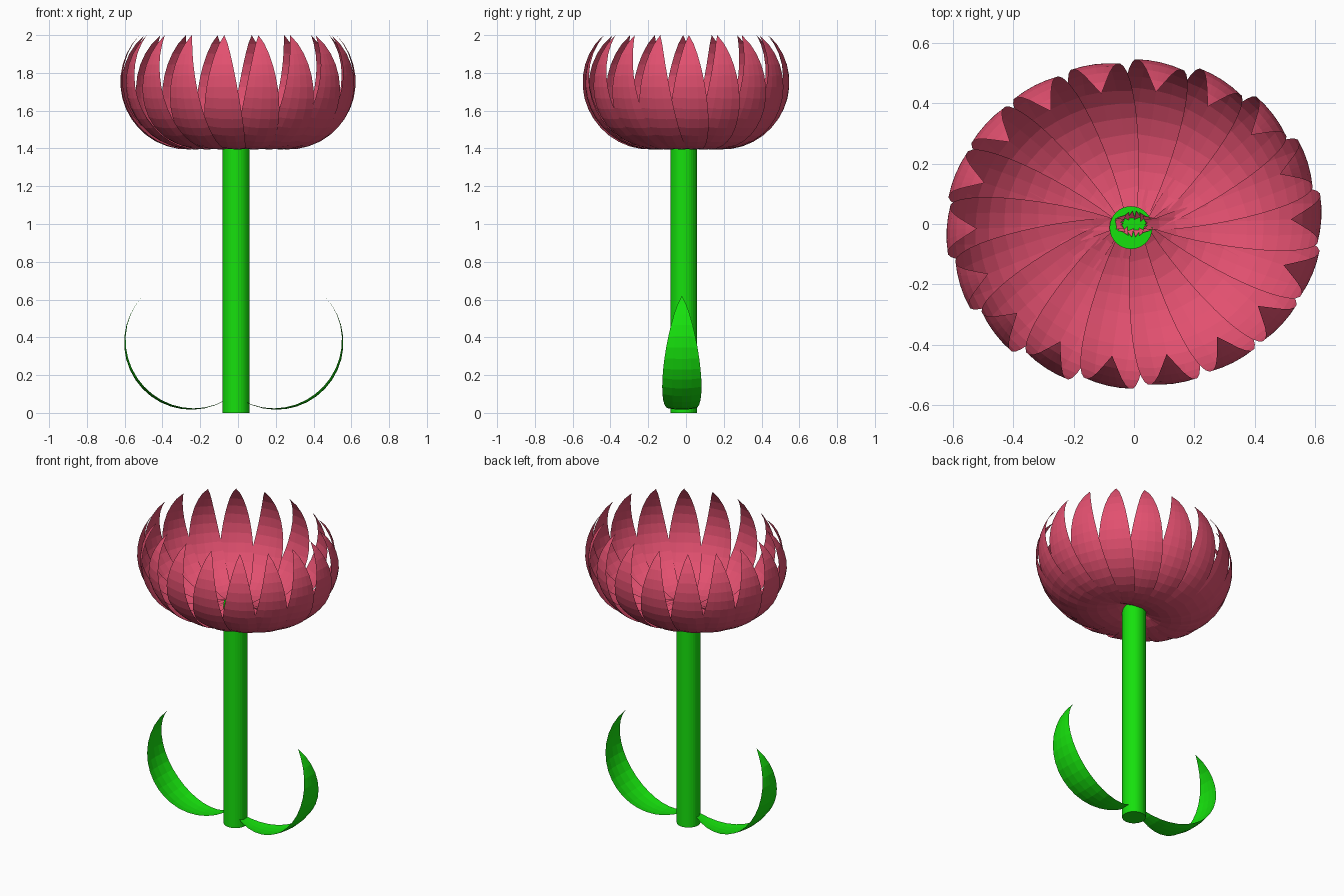
import bpy, bmesh
from math import sin, cos, pi, radians

if "Cube" in bpy.data.objects:
    bpy.data.objects.remove(bpy.data.objects["Cube"])


def material(name, rgb):
    m = bpy.data.materials.new(name)
    m.diffuse_color = (*rgb, 1)
    m.use_nodes = True
    m.node_tree.nodes["Principled BSDF"].inputs["Base Color"].default_value = m.diffuse_color
    return m


green = material("leaf_green", (0.008, 0.75, 0.004))
pink = material("petal_pink", (0.76, 0.08, 0.16))

R = 0.355           # bend radius of every blade
HALF_WIDTH = 0.104
CUP = 0.014         # how far the long edges curl inward
ROWS, COLS = 18, 4


def blade(name, mat, centre, angle, roll=0.0):
    """Pointed, slightly cupped blade rolled in an arc about 'centre', facing 'angle'."""
    bm = bmesh.new()
    c, s = cos(angle), sin(angle)
    rows = []
    for i in range(ROWS + 1):
        t = i / ROWS
        a = radians(-131 + 175.5 * t)
        shape = max(sin(pi * t), 0.0) ** 0.85
        n = 1 if i in (0, ROWS) else COLS + 1
        row = []
        for j in range(n):
            u = 0 if n == 1 else (2 * j / COLS - 1) * shape
            r = R - CUP * u * u + roll * u
            side = HALF_WIDTH * u
            out, up = r * cos(a), r * sin(a)
            row.append(bm.verts.new((centre[0] + out * c - side * s,
                                     centre[1] + out * s + side * c,
                                     centre[2] + up)))
        rows.append(row)
    for lo, hi in zip(rows, rows[1:]):
        for j in range(COLS):
            if len(lo) == 1:
                bm.faces.new((lo[0], hi[j + 1], hi[j]))
            elif len(hi) == 1:
                bm.faces.new((lo[j], lo[j + 1], hi[0]))
            else:
                bm.faces.new((lo[j], lo[j + 1], hi[j + 1], hi[j]))
    me = bpy.data.meshes.new(name)
    bm.to_mesh(me)
    bm.free()
    me.materials.append(mat)
    ob = bpy.data.objects.new(name, me)
    bpy.context.collection.objects.link(ob)
    return ob


# Stem
bpy.ops.mesh.primitive_cylinder_add(vertices=32, radius=0.071, depth=1.465,
                                    location=(-0.01, -0.012, 0.7325))
stem = bpy.context.object
stem.name = "stem"
stem.data.materials.append(green)

# Two leaves at the foot of the stem
blade("leaf_right", green, (0.203, -0.022, 0.372), 0)
blade("leaf_left", green, (-0.248, -0.022, 0.372), pi)

# Ring of overlapping petals, slightly wider in x than in y
PETALS = 18
for k in range(PETALS):
    a = radians(2) + 2 * pi * k / PETALS
    blade(f"petal_{k + 1}", pink, (0.268 * cos(a), 0.188 * sin(a), 1.751), a, 0.009)
